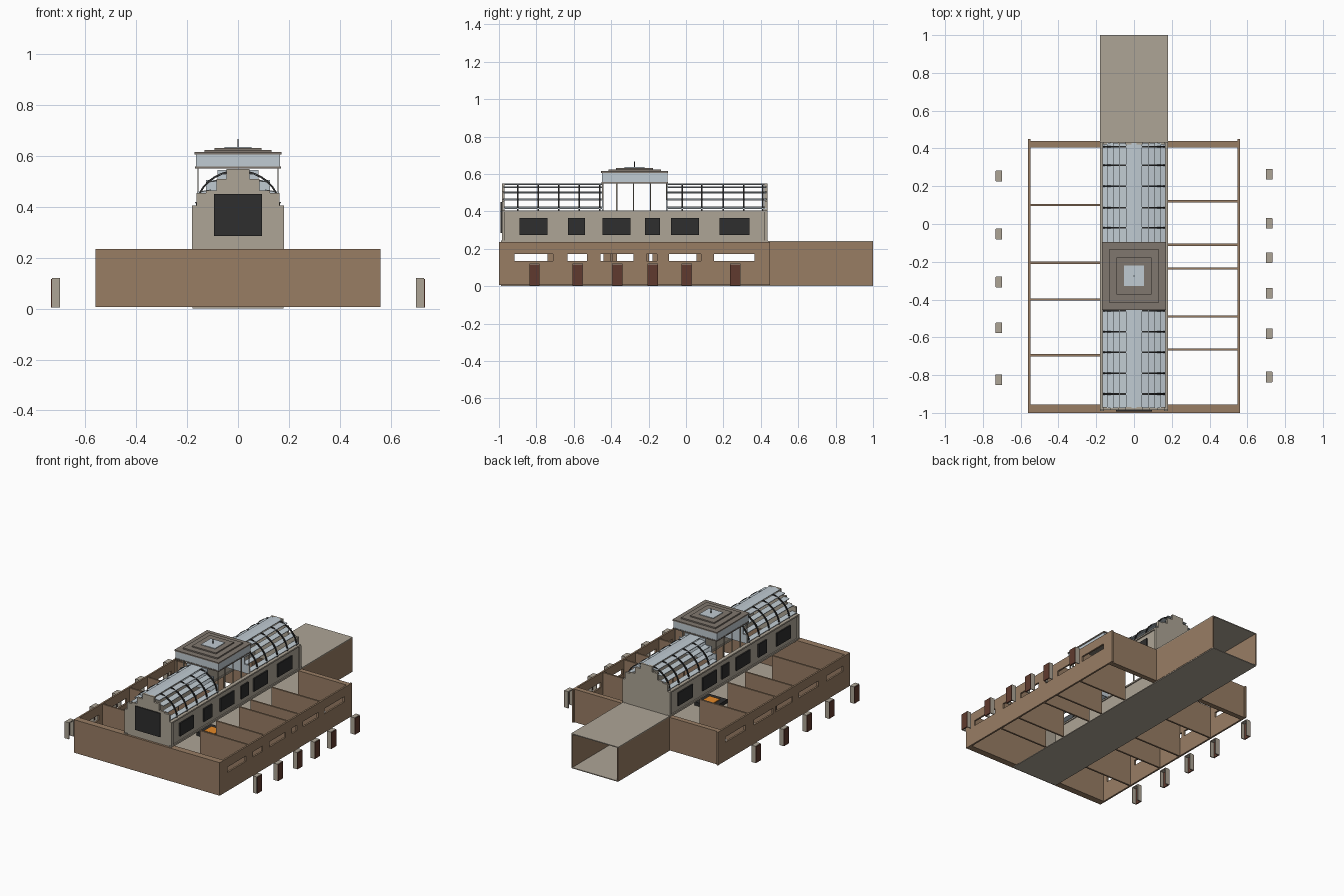
import bpy, bmesh, math

if "Cube" in bpy.data.objects:
    bpy.data.objects.remove(bpy.data.objects["Cube"])


def mat(name, rgb):
    m = bpy.data.materials.new(name)
    lin = [((c / 255 + 0.055) / 1.055) ** 2.4 for c in rgb]
    m.diffuse_color = (*lin, 1)
    m.use_nodes = True
    m.node_tree.nodes["Principled BSDF"].inputs["Base Color"].default_value = m.diffuse_color
    return m


BROWN = mat("brown wall", (152, 125, 100))
TAUPE = mat("taupe stone", (174, 165, 150))
ROOF = mat("dark taupe roof", (128, 119, 110))
GLASS = mat("pale blue glass", (192, 203, 210))
DARK = mat("dark panel", (46, 46, 46))
RED = mat("red brown door", (96, 58, 46))
ORANGE = mat("orange fire", (235, 140, 40))


def finish(name, bm, m):
    bmesh.ops.recalc_face_normals(bm, faces=bm.faces)
    me = bpy.data.meshes.new(name)
    bm.to_mesh(me)
    bm.free()
    me.materials.append(m)
    ob = bpy.data.objects.new(name, me)
    bpy.context.collection.objects.link(ob)
    return ob


def boxes(name, m, items):
    """One object from boxes given as (x0, x1, y0, y1, z0, z1)."""
    bm = bmesh.new()
    for x0, x1, y0, y1, z0, z1 in items:
        vs = bmesh.ops.create_cube(bm, size=1)["verts"]
        for v in vs:
            v.co = ((x0 + x1) / 2 + v.co.x * (x1 - x0),
                    (y0 + y1) / 2 + v.co.y * (y1 - y0),
                    (z0 + z1) / 2 + v.co.z * (z1 - z0))
    return finish(name, bm, m)


def prisms(name, m, outline, spans):
    """Extrude an xz outline along y for every (y0, y1) span."""
    bm = bmesh.new()
    for y0, y1 in spans:
        f = bm.faces.new([bm.verts.new((x, y0, z)) for x, z in outline])
        r = bmesh.ops.extrude_face_region(bm, geom=[f])
        for v in r["geom"]:
            if isinstance(v, bmesh.types.BMVert):
                v.co.y = y1
    return finish(name, bm, m)


def sx(s, x0, x1):
    return (min(s * x0, s * x1), max(s * x0, s * x1))


WALL_H = 0.235
HALL_FRONT, HALL_BACK = -0.985, 0.435
CUP = (-0.45, -0.10)
CY = sum(CUP) / 2

# floor of the hall and passage
boxes("hall_floor", TAUPE, [(-0.178, 0.178, -0.99, 1, 0, 0.006)])

# end walls of the ground floor
boxes("front_wall", BROWN, [(-0.56, 0.56, -1, -0.955, 0.006, WALL_H)])
boxes("back_walls", BROWN, [(*sx(s, 0.178, 0.56), 0.405, 0.44, 0.006, WALL_H) for s in (-1, 1)])

# side data: slot windows, partitions, doors
SIDES = {
    1: ([(-0.917, -0.71), (-0.634, -0.53), (-0.457, -0.28), (-0.21, -0.155), (-0.09, 0.08), (0.15, 0.365)],
        [0.12, -0.11, -0.235, -0.49, -0.665],
        [-0.81, -0.58, -0.367, -0.178, 0.003, 0.263]),
    -1: ([(-0.92, -0.74), (-0.65, -0.44), (-0.37, -0.18), (-0.155, 0.055), (0.15, 0.365)],
         [0.10, -0.205, -0.40, -0.695],
         [-0.825, -0.55, -0.307, -0.053, 0.254]),
}
for s, (slots, parts, doors) in SIDES.items():
    side = "right" if s > 0 else "left"
    # slotted outer wall
    xs = sx(s, 0.548, 0.56)
    edges = [-1] + [y for w in slots for y in w] + [0.45]
    wall = [(*xs, -1, 0.45, 0.006, 0.135), (*xs, -1, 0.45, 0.172, WALL_H)]
    wall += [(*xs, a, b, 0.135, 0.172) for a, b in zip(edges[::2], edges[1::2])]
    boxes(side + "_outer_wall", BROWN, wall)
    # room partitions
    boxes(side + "_partitions", BROWN,
          [(*sx(s, 0.178, 0.55), y - 0.006, y + 0.006, 0.006, WALL_H - 0.005) for y in parts])
    # free standing door frames with door leaves on the outer face
    frames, leaves = [], []
    for y in doors:
        fx = sx(s, 0.70, 0.73)
        frames += [(*fx, y - 0.028, y - 0.022, 0.004, 0.12), (*fx, y + 0.022, y + 0.028, 0.004, 0.12),
                   (*fx, y - 0.028, y + 0.028, 0.114, 0.12)]
        leaves.append((*sx(s, 0.727, 0.734), y - 0.027, y + 0.027, 0.004, 0.117))
    boxes(side + "_door_frames", TAUPE, frames)
    boxes(side + "_doors", RED, leaves)

# rear passage, open at the back
boxes("passage_walls", BROWN, [(*sx(s, 0.172, 0.18), 0.44, 1, 0.006, WALL_H) for s in (-1, 1)])
boxes("passage_roof", TAUPE, [(-0.18, 0.18, 0.42, 1, WALL_H, 0.241)])

# upper hall side walls with sill and cornice
hall = []
for s in (-1, 1):
    hall += [(*sx(s, 0.162, 0.172), HALL_FRONT, HALL_BACK, WALL_H, 0.40),
             (*sx(s, 0.158, 0.18), HALL_FRONT - 0.005, HALL_BACK + 0.003, WALL_H - 0.004, 0.243),
             (*sx(s, 0.155, 0.18), HALL_FRONT, HALL_BACK, 0.396, 0.406)]
    for y in (HALL_FRONT, HALL_BACK - 0.018):
        hall.append((*sx(s, 0.162, 0.181), y, y + 0.018, WALL_H, 0.40))
boxes("upper_hall_walls", TAUPE, hall)
WIN = [(-0.89, -0.74), (-0.63, -0.54), (-0.446, -0.297), (-0.22, -0.14), (-0.08, 0.07), (0.18, 0.34)]
boxes("upper_windows", DARK,
      [(*sx(s, 0.172, 0.181), a, b, 0.275, 0.365) for s in (-1, 1) for a, b in WIN])


def mirrored(half):
    return half + [(-x, z) for x, z in reversed(half)]


# stepped gables and front window
gable = mirrored([(0.172, WALL_H), (0.172, 0.40), (0.163, 0.40), (0.163, 0.455), (0.125, 0.455),
                  (0.125, 0.465), (0.085, 0.465), (0.085, 0.51), (0.045, 0.51), (0.045, 0.548)])
prisms("stepped_gables", TAUPE, gable,
       [(HALL_FRONT, HALL_FRONT + 0.015), (HALL_BACK - 0.015, HALL_BACK)])
boxes("front_window", DARK, [(-0.095, 0.095, -0.993, -0.984, 0.285, 0.45)])

# glazed stepped ends below the lantern
steps = mirrored([(0.162, 0.40), (0.162, 0.46), (0.125, 0.46), (0.125, 0.505), (0.08, 0.505), (0.08, 0.545)])
prisms("stepped_glass_ends", GLASS, steps, [(CUP[0], CUP[0] + 0.006), (CUP[1] - 0.006, CUP[1])])

# arched ribs
N = 16
arc = [math.pi * i / N for i in range(N + 1)]
rib = [(0.166 * math.cos(t), 0.40 + 0.145 * math.sin(t)) for t in arc]
rib += [(0.159 * math.cos(t), 0.40 + 0.137 * math.sin(t)) for t in reversed(arc)]
ribs = [-0.90, -0.79, -0.68, -0.57, -0.46, -0.02, 0.085, 0.20, 0.31, 0.41]
prisms("roof_ribs", DARK, rib, [(y - 0.004, y + 0.004) for y in ribs])

# stepped glass roof slats, slightly tilted
for s in (-1, 1):
    for i, (a, b, z) in enumerate([(0.0, 0.042, 0.549), (0.036, 0.078, 0.533), (0.072, 0.112, 0.505),
                                   (0.106, 0.142, 0.468), (0.136, 0.168, 0.425)]):
        drop = 0.003 + 0.001 * i
        prisms(f"roof_slats_{'right' if s > 0 else 'left'}_{i + 1}", GLASS,
               [(s * a, z), (s * b, z - drop), (s * b, z - drop - 0.004), (s * a, z - 0.004)],
               [(HALL_FRONT + 0.01, CUP[0]), (CUP[1], HALL_BACK - 0.005)])

# mullions carrying the lantern
boxes("lantern_mullions", TAUPE,
      [(*sx(s, 0.155, 0.16), y - 0.003, y + 0.003, 0.40, 0.552)
       for s in (-1, 1) for y in (-0.445, -0.37, -0.28, -0.19, -0.105)])

# square lantern


def slab(hx, hy, z0, z1):
    return (-hx, hx, CY - hy, CY + hy, z0, z1)


boxes("lantern_base", ROOF, [slab(0.168, 0.178, 0.55, 0.558)])
boxes("lantern_glass", GLASS, [slab(0.166, 0.175, 0.558, 0.606)])
boxes("lantern_roof", ROOF, [slab(0.17, 0.18, 0.606, 0.615), slab(0.132, 0.14, 0.615, 0.624),
                             slab(0.092, 0.098, 0.624, 0.632)])
boxes("lantern_skylight", GLASS, [slab(0.054, 0.054, 0.632, 0.636)])
boxes("lantern_spike", DARK, [slab(0.002, 0.002, 0.636, 0.666)])

# fire pit on the hall floor under the lantern
boxes("fire_pit", DARK, [slab(0.075, 0.075, 0.006, 0.03)])
boxes("fire", ORANGE, [slab(0.04, 0.04, 0.03, 0.036)])
